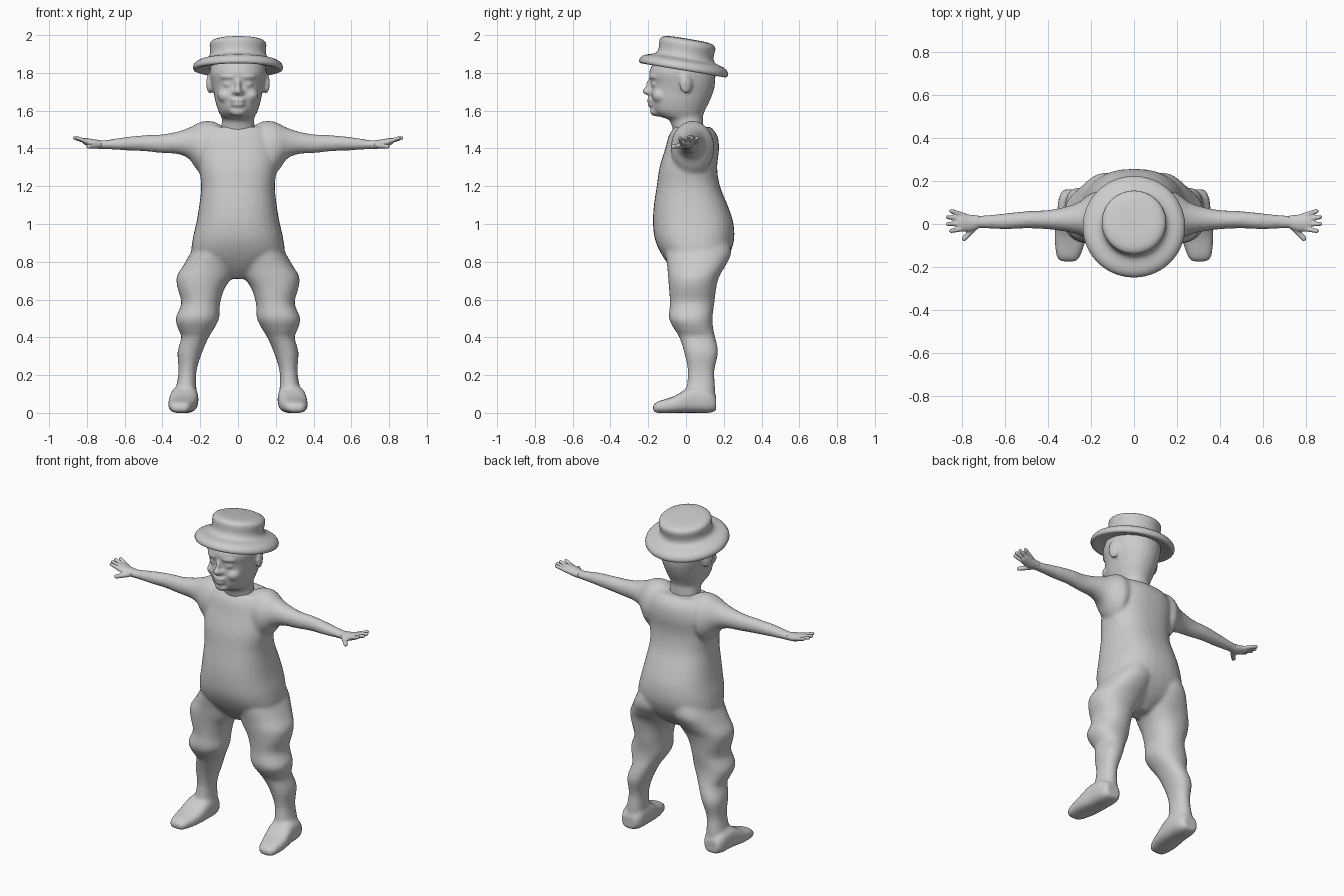
import bpy, bmesh, math
from mathutils import Vector, Matrix

cube = bpy.data.objects.get("Cube")
if cube:
    bpy.data.objects.remove(cube, do_unlink=True)

grey = bpy.data.materials.new("plain grey")
grey.use_nodes = True
shade = (0.6, 0.6, 0.6, 1)
grey.diffuse_color = shade
grey.node_tree.nodes["Principled BSDF"].inputs["Base Color"].default_value = shade


def spline(a, b, c, d, t):
    """Smooth interpolation between stations b and c."""
    return [q + 0.5 * t * (r - p + t * (2 * p - 5 * q + 4 * r - s + t * (3 * (q - r) + s - p)))
            for p, q, r, s in zip(a, b, c, d)]


def loft(bm, axis, stations, power=2.0, sides=32, steps=4):
    """Skin through cross-sections (station, low a, high a, low b, high b), in hundredths."""
    last = len(stations) - 1
    rows = []
    for i in range(last):
        four = [stations[min(max(i + k, 0), last)] for k in (-1, 0, 1, 2)]
        rows += [spline(*four, k / steps) for k in range(steps)]
    rows.append(stations[-1])
    rings = []
    for s, a0, a1, b0, b1 in rows:
        ring = []
        for k in range(sides):
            ang = math.tau * k / sides
            c, n = math.cos(ang), math.sin(ang)
            a = (a0 + a1) / 2 + (a1 - a0) / 2 * math.copysign(abs(c) ** (2 / power), c)
            b = (b0 + b1) / 2 + (b1 - b0) / 2 * math.copysign(abs(n) ** (2 / power), n)
            place = {"x": (s, a, b), "y": (a, s, b), "z": (a, b, s)}[axis]
            ring.append(bm.verts.new(Vector(place) / 100))
        rings.append(ring)
    for lo, hi in zip(rings, rings[1:]):
        for k in range(sides):
            j = (k + 1) % sides
            bm.faces.new((lo[k], lo[j], hi[j], hi[k]))
    bm.faces.new(rings[0])
    bm.faces.new(rings[-1])


def ball(bm, centre, radii, turn=0.0):
    m = (Matrix.Translation(Vector(centre) / 100) @ Matrix.Rotation(turn, 4, "Z")
         @ Matrix.Diagonal((*(Vector(radii) / 100), 1)))
    bmesh.ops.create_uvsphere(bm, u_segments=20, v_segments=12, radius=1, matrix=m)


def finger(bm, start, end, radius):
    """Row of overlapping balls forming a rounded finger."""
    p, q = Vector(start), Vector(end)
    for k in range(9):
        r = radius * (1 - 0.02 * k)
        ball(bm, p.lerp(q, k / 8), (r, r, r))


def mirror(bm):
    copy = bmesh.ops.duplicate(bm, geom=bm.verts[:] + bm.edges[:] + bm.faces[:])
    for v in copy["geom"]:
        if isinstance(v, bmesh.types.BMVert):
            v.co.x *= -1


def finish(bm, name, voxel=0, smooth=0):
    bmesh.ops.recalc_face_normals(bm, faces=bm.faces)
    mesh = bpy.data.meshes.new(name)
    bm.to_mesh(mesh)
    bm.free()
    mesh.materials.append(grey)
    mesh.shade_smooth()
    ob = bpy.data.objects.new(name, mesh)
    bpy.context.collection.objects.link(ob)
    if voxel:
        fuse = ob.modifiers.new("fuse", "REMESH")
        fuse.mode, fuse.voxel_size, fuse.use_smooth_shade = "VOXEL", voxel, True
        soft = ob.modifiers.new("soften", "SMOOTH")
        soft.factor, soft.iterations = 0.5, smooth
    return ob


# Body: legs, feet and arms on one side, mirrored, then torso
bm = bmesh.new()
loft(bm, "z", [(95, 0, 20, -10, 22), (85, 0, 25, -11, 24), (78, 1, 29, -10, 21),
               (72, 3, 32.5, -9.5, 17.5), (66, 7, 32, -9, 16), (58, 9.5, 30, -8.5, 15),
               (50, 10, 33, -9, 14), (44, 13, 31.5, -6, 14.5), (40, 15.5, 30, -3.5, 15.5),
               (32, 19, 32, -1, 17), (22, 22, 31.5, 1, 15), (12, 22, 33, 0, 15.5),
               (4, 22, 34, -2, 15)], 2.2)
loft(bm, "y", [(-17.5, 27, 34, 1, 4), (-15, 25, 36, 0, 6), (-6, 22, 37, 0, 9),
               (3, 21, 36, 0, 14), (12, 21.5, 35, 0, 13), (16, 24, 33, 1, 9)], 2.8)
loft(bm, "x", [(6, -4, 11, 137, 150), (12, -7, 13.5, 130, 154), (18, -8, 15, 126, 154.5),
               (22, -7, 13, 129, 153), (26, -5, 10, 134.5, 151), (32, -3.5, 8, 137, 149),
               (40, -2.5, 6.5, 137.5, 147.5), (50, -2, 6, 138.5, 147), (60, -2.5, 5, 139, 146),
               (70, -2, 4, 139.5, 144.5), (75, -2.5, 4, 139.5, 144.5)])
mirror(bm)
loft(bm, "z", [(71, -4, 4, -2, 10), (77, -15, 15, -8, 18), (84, -24, 24, -13, 23),
               (92, -24, 24, -16.5, 25.5), (101, -22, 22, -17.5, 25), (110, -20.5, 20.5, -17, 22),
               (120, -19.5, 19.5, -15.5, 18), (130, -20.5, 20.5, -14, 16.5),
               (140, -20.5, 20.5, -11, 17.5), (147, -19, 19, -9, 16.5),
               (151.5, -17, 17, -6, 13)], 2.4)
finish(bm, "body", 0.01, 9)

# Hands: flat palm, four spread fingers and a drooping thumb
bm = bmesh.new()
loft(bm, "x", [(72, -2, 4, 139.8, 144.3), (76, -3.5, 4.3, 140, 144.8),
               (80, -3.5, 5, 141.5, 145.5), (82, -3, 4.6, 142.5, 145.5)])
for y0, y1, tip in ((4, 6, 85), (2, 3.2, 86.5), (0, 0, 86.5), (-2.2, -3.2, 85)):
    finger(bm, (79, y0, 143.3), (tip, y1, 145.5), 1.25)
finger(bm, (74.5, -2, 141.5), (79, -6.8, 141), 1.5)
mirror(bm)
finish(bm, "hands", 0.005, 3)

# Head: neck and skull, with face features and ears
bm = bmesh.new()
loft(bm, "z", [(144, -9, 9, -6, 9), (150, -9, 9, -7, 9), (155, -8.5, 8.5, -9, 9),
               (157, -9, 9, -14, 9), (160, -10.5, 10.5, -17.5, 10), (165, -12, 12, -18.8, 12.5),
               (170, -13, 13, -18.8, 14.5), (174, -14, 14, -18.5, 15.3),
               (180, -15, 15, -19.5, 15.5), (186, -14, 14, -17, 14)], 2.1)
for side in (-1, 1):
    ball(bm, (side * 14.8, 0, 174.5), (1.8, 3.5, 5.5), side * 0.35)
    ball(bm, (side * 6.3, -13.5, 168), (4.5, 4.5, 4))
    ball(bm, (side * 5.5, -16.6, 174), (2.6, 1.6, 1.4), side * 0.4)
    ball(bm, (side * 5.5, -17, 178), (4.5, 2, 1.4), side * 0.4)
    ball(bm, (side * 1.6, -19, 169.8), (1.6, 2, 1.5))
ball(bm, (0, -20.6, 170.3), (1.9, 2.6, 2))
ball(bm, (0, -19, 173), (1.5, 2.2, 4))
ball(bm, (0, -18.2, 165.7), (4.2, 2.6, 1.4))
ball(bm, (0, -18, 163.2), (3.6, 2.4, 1.4))
ball(bm, (0, -15.5, 159.7), (4.5, 3.6, 2.8))
finish(bm, "head", 0.008, 5)

# Hat: turned profile, tipped back
bm = bmesh.new()
profile = [(0, 15), (8, 15), (13, 14.6), (15.2, 13), (15, 10.5), (14.6, 7.5), (15.4, 5),
           (18, 3.8), (21.5, 3.2), (23.8, 1.2), (24.2, -1), (23, -2.3), (20, -1.2), (15, 0), (0, 1)]
verts = [bm.verts.new((r / 100, 0, z / 100)) for r, z in profile]
edges = [bm.edges.new(pair) for pair in zip(verts, verts[1:])]
bmesh.ops.spin(bm, geom=verts + edges, cent=(0, 0, 0), axis=(0, 0, 1),
               angle=math.tau, steps=40, use_merge=True)
bmesh.ops.remove_doubles(bm, verts=bm.verts, dist=0.0005)
hat = finish(bm, "hat")
hat.location = (0, -0.012, 1.832)
hat.rotation_euler.x = math.radians(-9.5)
hat.modifiers.new("round", "SUBSURF").levels = 1
hat.modifiers["round"].render_levels = 1
